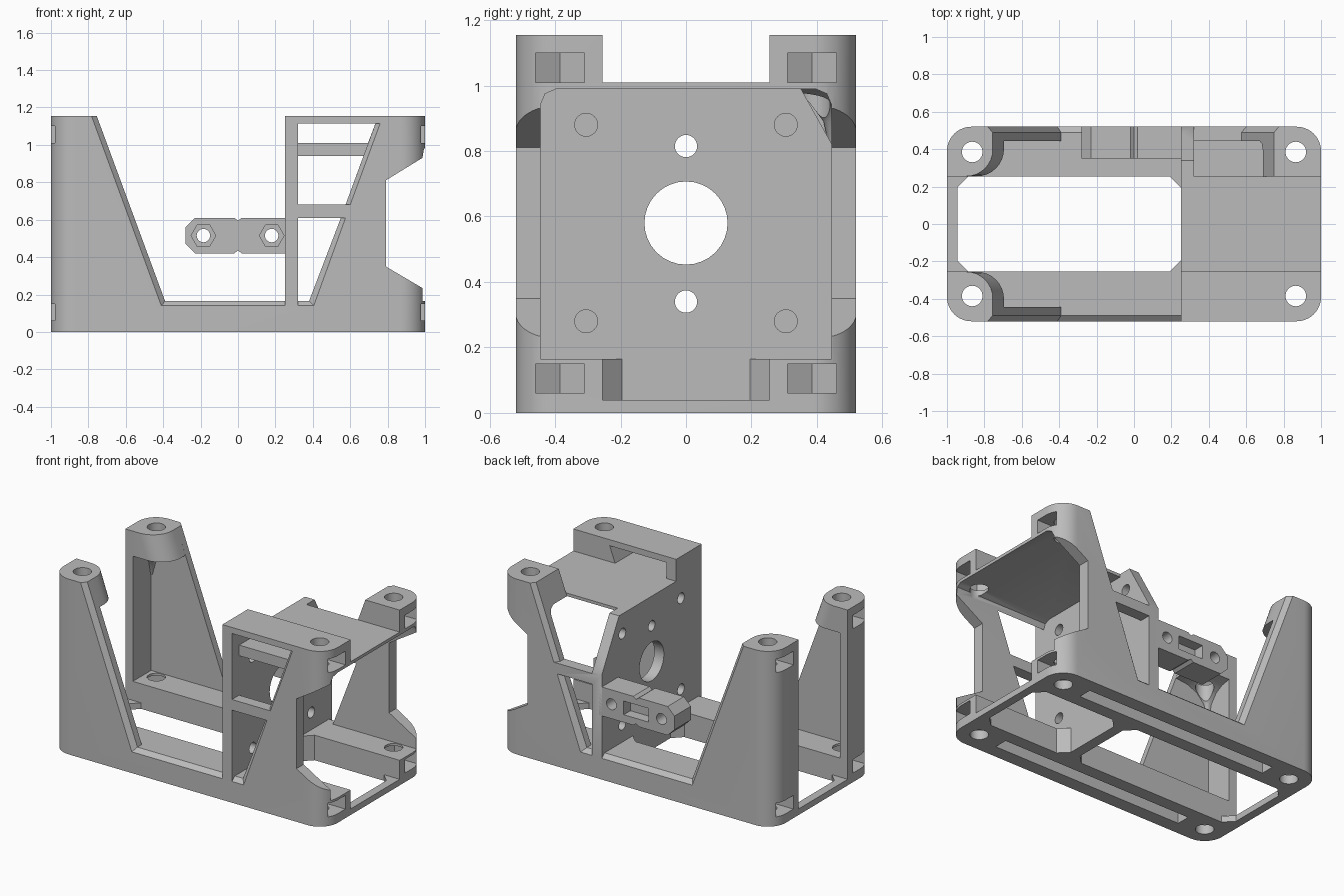
import bpy, bmesh
from math import sin, cos, pi

if "Cube" in bpy.data.objects:
    bpy.data.objects.remove(bpy.data.objects["Cube"])

grey = bpy.data.materials.new("plain grey")
grey.use_nodes = True
GREY = (0.5, 0.5, 0.5, 1)
grey.diffuse_color = GREY
grey.node_tree.nodes["Principled BSDF"].inputs["Base Color"].default_value = GREY


def loft(name, axis, sections):
    """Solid through matching outlines, each given as (position along axis, points)."""
    place = {"x": lambda t, a, b: (t, a, b),
             "y": lambda t, a, b: (a, t, b),
             "z": lambda t, a, b: (a, b, t)}[axis]
    bm = bmesh.new()
    rings = [[bm.verts.new(place(t, a, b)) for a, b in pts] for t, pts in sections]
    n = len(rings[0])
    bm.faces.new(rings[0])
    bm.faces.new(rings[-1])
    for low, high in zip(rings, rings[1:]):
        for i in range(n):
            j = (i + 1) % n
            bm.faces.new((low[i], low[j], high[j], high[i]))
    bmesh.ops.recalc_face_normals(bm, faces=bm.faces)
    mesh = bpy.data.meshes.new(name)
    bm.to_mesh(mesh)
    bm.free()
    mesh.materials.append(grey)
    obj = bpy.data.objects.new(name, mesh)
    bpy.context.collection.objects.link(obj)
    return obj


def prism(axis, pts, a, b, name="cutter"):
    return loft(name, axis, [(a, pts), (b, pts)])


def box(x0, x1, y0, y1, z0, z1):
    return prism("z", [(x0, y0), (x1, y0), (x1, y1), (x0, y1)], z0, z1)


def disc(cx, cy, r, n=32, start=0):
    return [(cx + r * cos(start + 2 * pi * i / n), cy + r * sin(start + 2 * pi * i / n))
            for i in range(n)]


def rounded_rect(hx, hy, r, n=10):
    pts = []
    for k, (sx, sy) in enumerate([(1, 1), (-1, 1), (-1, -1), (1, -1)]):
        for i in range(n + 1):
            a = (k + i / n) * pi / 2
            pts.append((sx * (hx - r) + r * cos(a), sy * (hy - r) + r * sin(a)))
    return pts


def chamfered_rect(x0, x1, h, c):
    return [(x0 + c, -h), (x1 - c, -h), (x1, c - h), (x1, h - c),
            (x1 - c, h), (x0 + c, h), (x0, h - c), (x0, c - h)]


def combine(target, tool, operation="DIFFERENCE"):
    mod = target.modifiers.new("cut", "BOOLEAN")
    mod.operation = operation
    mod.solver = "EXACT"
    mod.object = tool
    bpy.context.view_layer.objects.active = target
    bpy.ops.object.modifier_apply(modifier=mod.name)
    bpy.data.objects.remove(tool)


TOP, HY, INNER, WALL = 1.155, 0.52, 0.255, 0.445
frame = prism("z", rounded_rect(1, HY, 0.13), 0, TOP, "motor_frame")

# Main hollows either side of the motor plate, and above the top plate
for cutter in [
    box(-1.1, 0.25, -INNER, INNER, 0.165, 1.3),
    box(-0.945, 0.25, -WALL, WALL, 0.165, 1.3),
    prism("x", [(-WALL, 0.165), (WALL, 0.165), (WALL, 0.94), (0.43, 0.975), (0.395, 0.99),
                (-0.395, 0.99), (-0.43, 0.975), (-WALL, 0.94)], 0.32, 1.1),
    box(0.2, 1.1, -INNER, INNER, 1.01, 1.3),
    prism("z", chamfered_rect(-0.945, 0.25, INNER, 0.06), -0.1, 0.2),
    prism("z", chamfered_rect(0.32, 0.945, INNER, 0.06), -0.1, 0.2),
    box(-1.1, -0.8, -INNER, INNER, 0.04, 0.2),
    box(0.8, 1.1, -INNER, INNER, 0.04, 0.2),
]:
    combine(frame, cutter)


# Screw bosses at the head of the two tall posts, coved underneath
def boss_outline(w, d, s, n=8):
    x0, y0 = -0.945 + w, 0.45 - d
    r = min(w, d) * 0.75
    pts = [(-0.96, 0.46), (-0.96, y0)]
    for i in range(n + 1):
        a = -pi / 2 + i / n * pi / 2
        pts.append((x0 - r + r * cos(a), y0 + r + r * sin(a)))
    pts.append((x0, 0.46))
    return [(x, s * y) for x, y in pts]


for s in (-1, 1):
    steps = [(0.8, 0.01, 0.01), (0.89, 0.035, 0.03), (0.95, 0.09, 0.075),
             (0.98, 0.16, 0.13), (0.99, 0.25, 0.195), (TOP, 0.19, 0.195)]
    combine(frame, loft("boss", "z", [(z, boss_outline(w, d, s)) for z, w, d in steps]), "UNION")

# Side openings with a chamfered outer rim
for s in (-1, 1):
    shapes = [
        ([(-0.772, 1.2), (-0.39, 0.165), (0.25, 0.165), (0.25, 1.2)],
         [(-0.8, 1.2), (-0.41, 0.14), (0.25, 0.14), (0.25, 1.2)], 0.2),
        ([(0.32, 0.165), (0.38, 0.165), (0.55, 0.61), (0.32, 0.61)],
         [(0.32, 0.14), (0.405, 0.14), (0.575, 0.61), (0.32, 0.61)], 0.4),
    ]
    if s < 0:
        shapes.append(([(0.32, 0.68), (0.575, 0.68), (0.735, 1.115), (0.32, 1.115)],
                       [(0.32, 0.68), (0.6, 0.68), (0.76, 1.115), (0.32, 1.115)], WALL))
    else:
        shapes.append(([(0.32, 0.68), (0.575, 0.68), (0.766, 1.2), (0.32, 1.2)],
                       [(0.32, 0.68), (0.6, 0.68), (0.79, 1.2), (0.32, 1.2)], INNER))
    for inside, outside, start in shapes:
        combine(frame, loft("cutter", "y", [(s * start, inside), (s * 0.49, inside),
                                            (s * HY, outside), (s * 0.6, outside)]))

# Hollow of the front top block, sloped back corner of the motor plate, end notch
combine(frame, prism("y", [(0.32, 1.01), (0.695, 1.01), (0.735, 1.115), (0.32, 1.115)], -0.45, -0.2))
combine(frame, prism("x", [(0.25, 1.01), (0.34, 1.01), (0.53, 0.67), (0.7, 0.67),
                           (0.7, 1.2), (0.25, 1.2)], 0.2, 0.32))
combine(frame, prism("y", [(1.1, 0.235), (0.985, 0.235), (0.79, 0.35), (0.79, 0.81),
                           (0.985, 0.93), (1.1, 0.93)], -0.6, 0.6))

# Corner screw holes, nut slots and underside grooves
for sy in (-1, 1):
    for sx in (-1, 1):
        combine(frame, prism("z", disc(sx * 0.865, sy * 0.385, 0.055), -0.1, 1.3))
        slot = [(1.1, 0.31), (1.1, 0.46), (0.82, 0.46), (0.775, 0.385), (0.82, 0.31)]
        for z in (0.06, 1.01):
            combine(frame, prism("z", [(sx * x, sy * y) for x, y in slot], z, z + 0.09))
    y0, y1 = sorted((sy * 0.34, sy * 0.43))
    combine(frame, box(-0.7, 0.7, y0, y1, -0.1, 0.1))

# Motor plate holes
holes = [(0, 0.58, 0.127), (0, 0.815, 0.034), (0, 0.34, 0.034)]
holes += [(y, z, 0.035) for y in (-0.305, 0.305) for z in (0.28, 0.88)]
for y, z, r in holes:
    combine(frame, prism("x", disc(y, z, r), 0.2, 0.4))

# Cable clamp lug on the back
half = [(0.27, 0.61), (0.02, 0.61), (0, 0.595), (-0.02, 0.61), (-0.23, 0.61), (-0.28, 0.56)]
lug = prism("y", half + [(x, 1.03 - z) for x, z in reversed(half)], 0.35, HY, "clamp_lug")
for x in (-0.185, 0.18):
    combine(lug, prism("y", disc(x, 0.515, 0.036, 24), 0.2, 0.6))
    combine(lug, prism("y", disc(x, 0.515, 0.066, 6), 0.2, 0.41))
combine(lug, box(-0.09, 0.09, 0.45, 0.6, 0.47, 0.56))

# Smooth the round surfaces, keep the edges sharp
for obj in (frame, lug):
    bpy.ops.object.select_all(action="DESELECT")
    obj.select_set(True)
    bpy.context.view_layer.objects.active = obj
    bpy.ops.object.shade_smooth_by_angle(angle=pi / 6)
